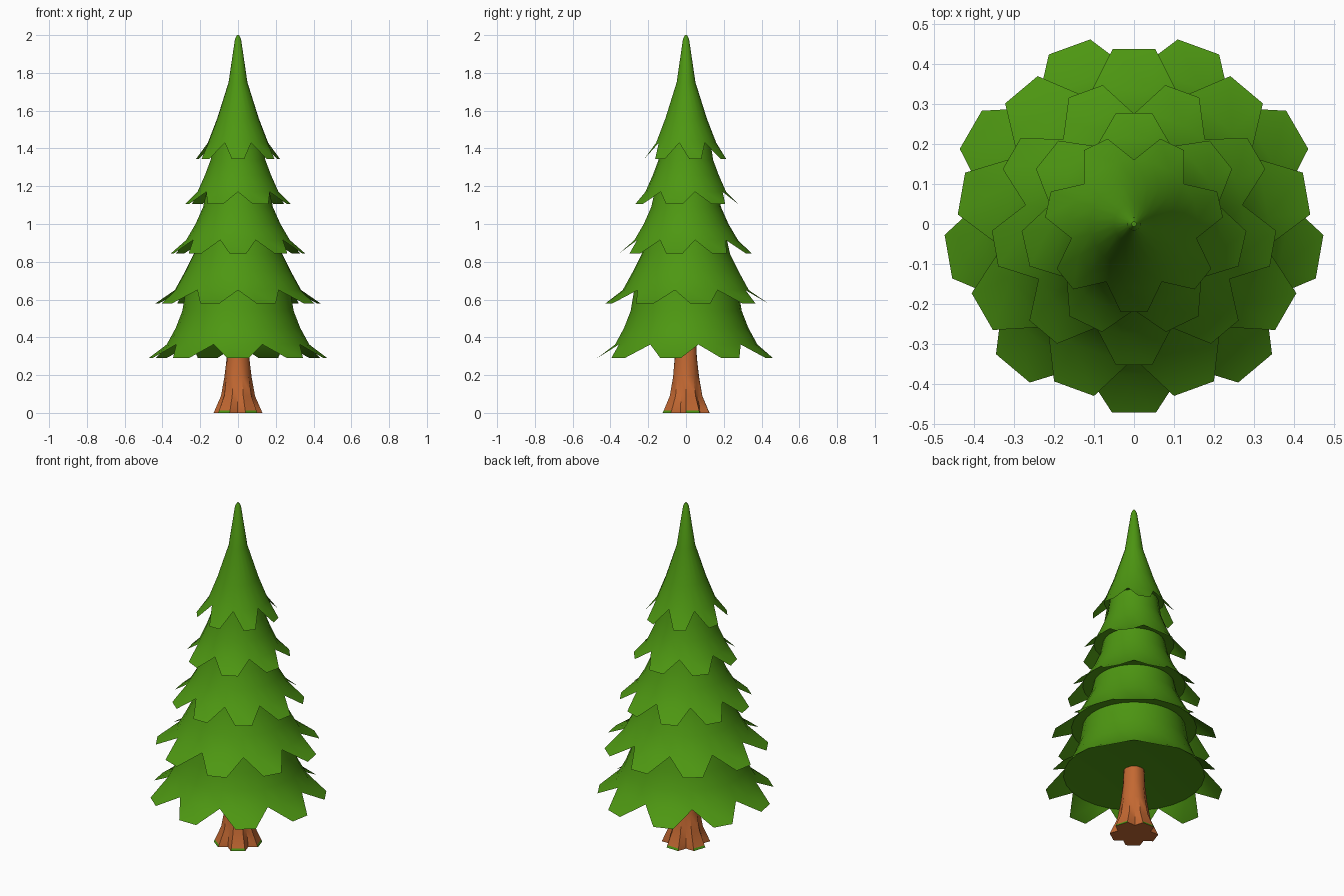
import bpy, bmesh
from math import sin, cos, pi, radians, atan2, hypot

if "Cube" in bpy.data.objects:
    bpy.data.objects.remove(bpy.data.objects["Cube"])


def material(name, rgb):
    m = bpy.data.materials.new(name)
    m.diffuse_color = (*rgb, 1)
    m.use_nodes = True
    m.node_tree.nodes["Principled BSDF"].inputs["Base Color"].default_value = m.diffuse_color
    return m


GREEN = material("needle green", (0.075, 0.31, 0.006))
BROWN = material("bark brown", (0.55, 0.14, 0.032))


def finish(bm, name, mats, angle=35):
    me = bpy.data.meshes.new(name)
    bm.to_mesh(me)
    bm.free()
    ob = bpy.data.objects.new(name, me)
    for m in mats:
        me.materials.append(m)
    bpy.context.collection.objects.link(ob)
    bpy.ops.object.select_all(action='DESELECT')
    ob.select_set(True)
    bpy.context.view_layer.objects.active = ob
    bpy.ops.object.shade_smooth_by_angle(angle=radians(angle))
    return ob


def polar(r, a, z):
    return (r * cos(a), r * sin(a), z)


def bridge(bm, top, bot):
    n = len(top)
    return [bm.faces.new((top[i], bot[i], bot[(i + 1) % n], top[(i + 1) % n])) for i in range(n)]


def tier(name, n, start, profile, tip_r, tip_z, w):
    """Skirt of foliage: lathed body, n flat-ended petals and a shallow underside."""
    bm = bmesh.new()
    step = 2 * pi / n
    # three points per petal: left, right, notch
    angles = [start + k * step + f * step for k in range(n) for f in (-0.17, 0.17, 0.5)]
    rings = [[bm.verts.new(polar(r, a, z)) for a in angles] for r, z in profile]
    for a, b in zip(rings, rings[1:]):
        bridge(bm, a, b)
    bm.faces.new(rings[0])
    # petals
    rim = rings[-1]
    for k in range(n):
        c = start + k * step
        d, r = atan2(w, tip_r), hypot(w, tip_r)
        A = bm.verts.new(polar(r, c - d, tip_z))
        B = bm.verts.new(polar(r, c + d, tip_z))
        n0, a, b, n1 = rim[3 * k - 1], rim[3 * k], rim[3 * k + 1], rim[3 * k + 2]
        bm.faces.new((n0, A, a))
        bm.faces.new((a, A, B, b))
        bm.faces.new((b, B, n1))
    # underside
    r, z = profile[-1]
    low = [bm.verts.new(polar(r, a, z)) for a in angles]
    mid = bm.verts.new((0, 0, z + 0.03))
    for i in range(len(low)):
        bm.faces.new((mid, low[(i + 1) % len(low)], low[i]))
    return finish(bm, name, [GREEN])


F, B = -pi / 2, pi / 2
tier("foliage_top", 7, F, [(0.006, 2.0), (0.016, 1.98), (0.05, 1.75), (0.11, 1.56), (0.16, 1.43)],
     0.22, 1.345, 0.033)
tier("foliage_upper", 7, B, [(0.13, 1.44), (0.145, 1.34), (0.175, 1.26), (0.215, 1.17)],
     0.277, 1.105, 0.045)
tier("foliage_middle", 9, F, [(0.165, 1.18), (0.185, 1.09), (0.225, 1.0), (0.275, 0.915)],
     0.352, 0.845, 0.045)
tier("foliage_lower", 9, B, [(0.215, 0.93), (0.235, 0.84), (0.28, 0.75), (0.335, 0.65)],
     0.437, 0.578, 0.053)
tier("foliage_bottom", 9, F, [(0.275, 0.66), (0.295, 0.54), (0.33, 0.45), (0.378, 0.362)],
     0.47, 0.29, 0.055)

# trunk with five flared roots; lobe = how far roots stick out past the gaps
bm = bmesh.new()
profile = [(0.055, 0.0, 0.40), (0.06, 0.0, 0.29), (0.072, 0.006, 0.19), (0.09, 0.016, 0.09),
           (0.124, 0.036, 0.012), (0.13, 0.038, 0.0)]
angs = [(radians(-55 + 72 * k + o), o == 36) for k in range(5) for o in (-17, 17, 36)]
rings = [[bm.verts.new(polar(r - lobe * gap, a, z + lobe * gap * 0.8 * (z > 0))) for a, gap in angs]
         for r, lobe, z in profile]
for i, (a, b) in enumerate(zip(rings, rings[1:])):
    for f in bridge(bm, a, b):
        f.material_index = 0
        if i == len(rings) - 2 and f.calc_center_median().z < 0.008:
            f.material_index = 1      # mossy edge on the root ends
bm.faces.new(rings[-1][::-1])
bm.faces.new(rings[0])
finish(bm, "trunk", [BROWN, GREEN], 40)
